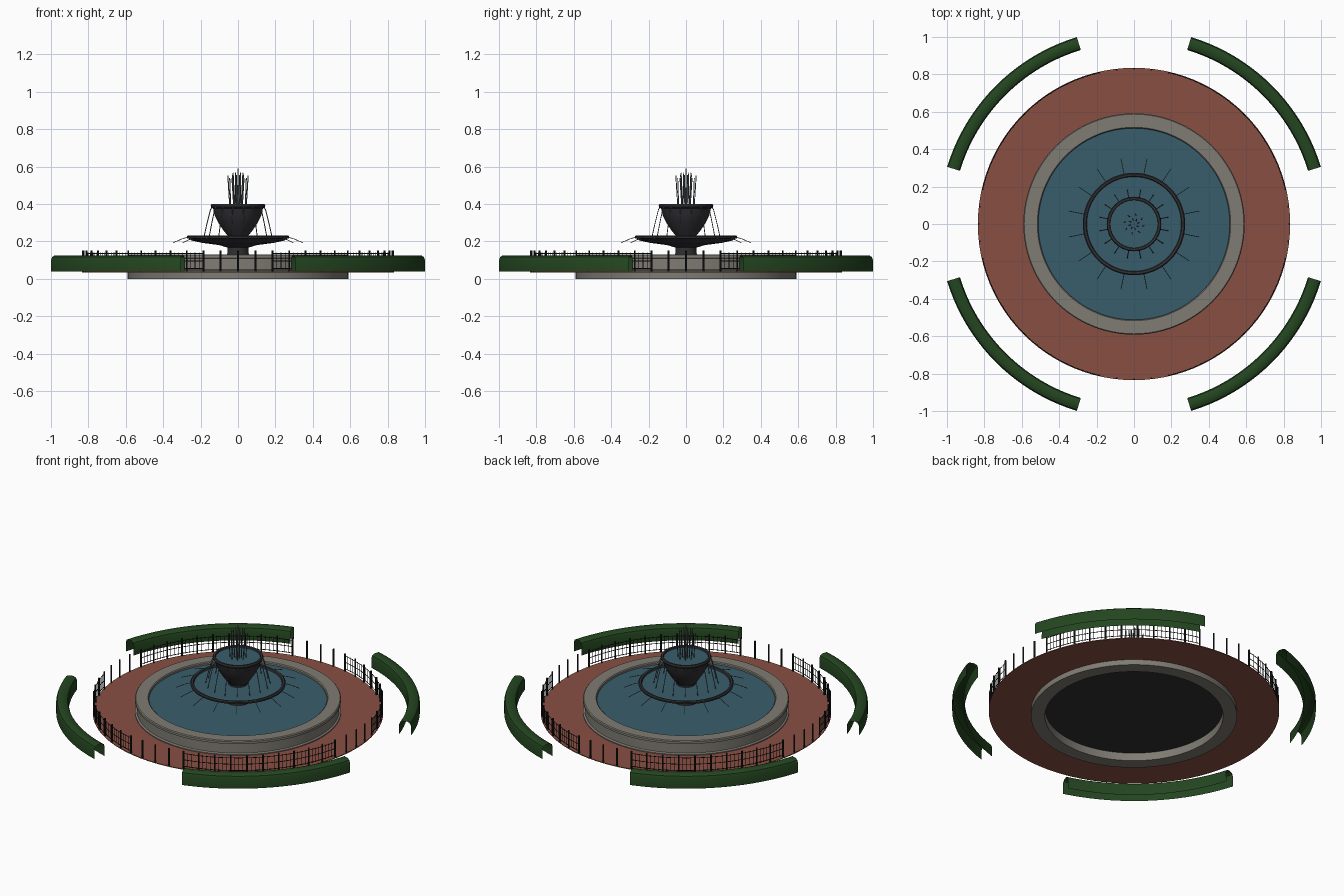
import bpy, bmesh, math
from mathutils import Vector

if "Cube" in bpy.data.objects:
    bpy.data.objects.remove(bpy.data.objects["Cube"])


def material(name, rgb):
    m = bpy.data.materials.new(name)
    m.diffuse_color = (*rgb, 1)
    m.use_nodes = True
    m.node_tree.nodes["Principled BSDF"].inputs["Base Color"].default_value = m.diffuse_color
    return m


STONE = material("stone", (0.21, 0.20, 0.17))
BRICK = material("brick", (0.25, 0.08, 0.055))
WATER = material("water", (0.04, 0.11, 0.15))
IRON = material("iron", (0.012, 0.013, 0.013))
BRONZE = material("bronze", (0.03, 0.03, 0.034))
HEDGE = material("hedge_green", (0.017, 0.06, 0.014))
SPRAY = material("spray", (0.12, 0.14, 0.15))


def finish(bm, name, mat, smooth=True):
    bmesh.ops.recalc_face_normals(bm, faces=bm.faces)
    me = bpy.data.meshes.new(name)
    bm.to_mesh(me)
    bm.free()
    ob = bpy.data.objects.new(name, me)
    bpy.context.collection.objects.link(ob)
    me.materials.append(mat)
    if smooth:
        bpy.ops.object.select_all(action='DESELECT')
        ob.select_set(True)
        bpy.context.view_layer.objects.active = ob
        bpy.ops.object.shade_smooth_by_angle(angle=math.radians(35))
    return ob


def sweep(bm, profile, a0, a1, steps):
    """Turn an (r, z) profile about z from angle a0 to a1 (degrees)."""
    rows = []
    for i in range(steps + 1):
        a = math.radians(a0 + (a1 - a0) * i / steps)
        rows.append([bm.verts.new((r * math.cos(a), r * math.sin(a), z)) for r, z in profile])
    for p, q in zip(rows, rows[1:]):
        for j in range(len(profile) - 1):
            bm.faces.new((p[j], q[j], q[j + 1], p[j + 1]))


def lathe(name, profile, mat, steps=96):
    bm = bmesh.new()
    sweep(bm, profile, 0, 360, steps)
    bmesh.ops.remove_doubles(bm, verts=bm.verts, dist=1e-5)
    return finish(bm, name, mat)


def disc(name, r, z, mat):
    bm = bmesh.new()
    bmesh.ops.create_circle(bm, cap_ends=True, segments=96, radius=r)
    bmesh.ops.translate(bm, verts=bm.verts, vec=(0, 0, z))
    return finish(bm, name, mat, False)


def tube(bm, pts, rad, sides=6):
    """Closed thin tube through a list of points."""
    rings = []
    for i, p in enumerate(pts):
        d = (pts[min(i + 1, len(pts) - 1)] - pts[max(i - 1, 0)]).normalized()
        u = d.cross(Vector((0, 1, 0) if abs(d.z) > 0.8 else (0, 0, 1))).normalized()
        v = d.cross(u)
        rings.append([bm.verts.new(p + rad * (u * math.cos(t) + v * math.sin(t)))
                      for t in (2 * math.pi * k / sides for k in range(sides))])
    for a, b in zip(rings, rings[1:]):
        for k in range(sides):
            bm.faces.new((a[k], a[(k + 1) % sides], b[(k + 1) % sides], b[k]))
    bm.faces.new(rings[0])
    bm.faces.new(rings[-1])


def polar(r, deg, z):
    a = math.radians(deg)
    return Vector((r * math.cos(a), r * math.sin(a), z))


# Paved ring and pool
lathe("brick_paving", [(0.585, 0.034), (0.835, 0.034), (0.835, 0.039), (0.585, 0.039), (0.585, 0.034)], BRICK)
lathe("pool_wall", [(0.512, 0.0), (0.592, 0.0), (0.592, 0.045), (0.582, 0.05), (0.582, 0.108), (0.592, 0.112),
                    (0.592, 0.126), (0.587, 0.131), (0.517, 0.131), (0.512, 0.126), (0.512, 0.0)], STONE)
disc("pool_floor", 0.513, 0.05, BRONZE)
disc("pool_water", 0.513, 0.115, WATER)

# Fountain column and two bowls
lathe("column", [(0.0, 0.05), (0.075, 0.05), (0.075, 0.125), (0.058, 0.13), (0.055, 0.165), (0.055, 0.2)], BRONZE, 48)
lathe("lower_bowl", [(0.0, 0.165), (0.06, 0.168), (0.10, 0.18), (0.19, 0.192), (0.25, 0.205), (0.262, 0.214),
                     (0.272, 0.216), (0.274, 0.226), (0.268, 0.232), (0.256, 0.23), (0.25, 0.215), (0.0, 0.205)],
      BRONZE, 64)
disc("lower_bowl_water", 0.256, 0.221, WATER)
lathe("upper_bowl", [(0.0, 0.2), (0.06, 0.2), (0.055, 0.23), (0.075, 0.255), (0.105, 0.3), (0.125, 0.34),
                     (0.133, 0.375), (0.143, 0.38), (0.146, 0.39), (0.142, 0.399), (0.13, 0.398),
                     (0.126, 0.38), (0.0, 0.37)], BRONZE, 32)
disc("upper_bowl_water", 0.128, 0.388, WATER)

# Falling streams from both rims
bm = bmesh.new()
for i in range(16):
    a = 11.25 + i * 22.5
    tube(bm, [polar(0.135, a, 0.392), polar(0.15, a, 0.37), polar(0.168, a, 0.30), polar(0.186, a, 0.222)], 0.0025)
finish(bm, "upper_streams", SPRAY)
bm = bmesh.new()
for i in range(16):
    a = 11.25 + i * 22.5
    tube(bm, [polar(0.26, a, 0.226), polar(0.30, a, 0.215), polar(0.355, a, 0.193)], 0.002)
finish(bm, "lower_streams", SPRAY)

# Upright jets
bm = bmesh.new()
tube(bm, [Vector((0, 0, 0.38)), Vector((0, 0, 0.59))], 0.004)
for n, r0, r1, top, off in ((8, 0.02, 0.03, 0.555, 10), (8, 0.045, 0.055, 0.54, 30)):
    for i in range(n):
        a = off + i * 360 / n
        tube(bm, [polar(r0, a, 0.38), polar(r1, a + 6, top + 0.012 * (i % 2))], 0.0028)
finish(bm, "jets", SPRAY)

# Fence posts all around, rails and bars on the four diagonals
STEP = 360 / 56
bm = bmesh.new()
for i in range(56):
    tube(bm, [polar(0.83, i * STEP, 0.035), polar(0.83, i * STEP, 0.15)], 0.005, 8)
finish(bm, "fence_posts", IRON)
bm = bmesh.new()
for q in range(4):
    start = q * 90 + 2 * STEP
    for z in (0.055, 0.095, 0.135):
        tube(bm, [polar(0.83, start + k * STEP / 2, z) for k in range(21)], 0.002)
    for k in range(41):
        a = start + k * STEP / 4
        tube(bm, [polar(0.83, a, 0.05), polar(0.83, a, 0.14)], 0.0016, 4)
finish(bm, "fence_rails", IRON)

# Four curved hedges, hollow shells open at ends and below
section = [(0.974, 0.04), (0.973, 0.1), (0.979, 0.116), (0.995, 0.125), (1.025, 0.125),
           (1.039, 0.116), (1.045, 0.1), (1.045, 0.04)]
for q in range(4):
    bm = bmesh.new()
    sweep(bm, section, q * 90 + 17, q * 90 + 73, 20)
    finish(bm, f"hedge_{q + 1}", HEDGE)
